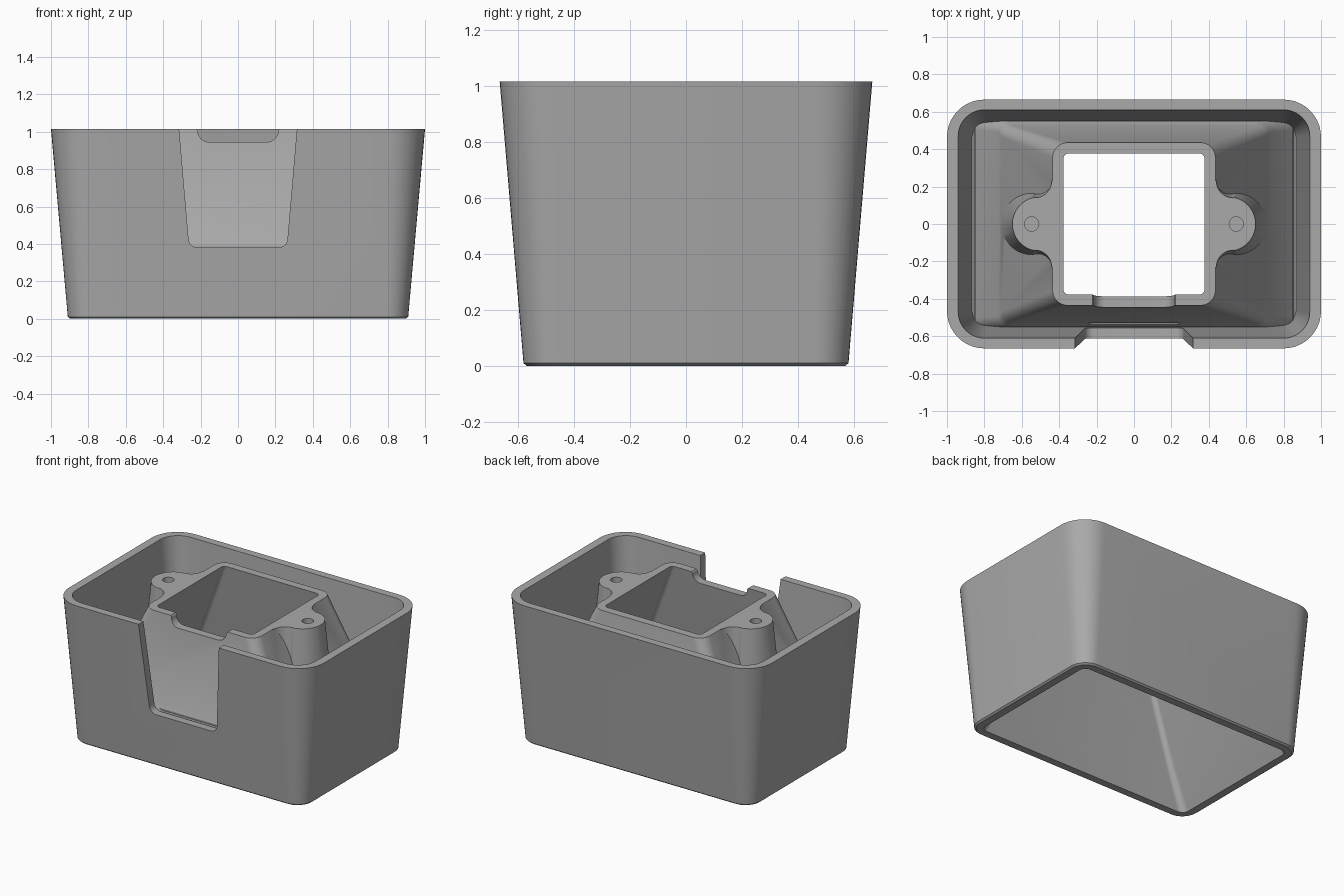
import bpy, bmesh
from math import cos, sin, radians, pi

cube = bpy.data.objects.get("Cube")
if cube:
    bpy.data.objects.remove(cube, do_unlink=True)

TOP = 1.015
OVER = 1.1

grey = bpy.data.materials.new("plain grey")
grey.use_nodes = True
grey.diffuse_color = (0.4, 0.4, 0.4, 1)
grey.node_tree.nodes["Principled BSDF"].inputs["Base Color"].default_value = (0.4, 0.4, 0.4, 1)


def arc(cx, cy, r, start, end, steps=10):
    angles = [radians(start + (end - start) * i / steps) for i in range(steps + 1)]
    return [(cx + r * cos(a), cy + r * sin(a)) for a in angles]


def rounded(hx, hy, r):
    """Rounded rectangle outline, counter-clockwise."""
    pts = []
    for k, (sx, sy) in enumerate([(1, 1), (-1, 1), (-1, -1), (1, -1)]):
        pts += arc(sx * (hx - r), sy * (hy - r), r, 90 * k, 90 * k + 90)
    return pts


def loft(name, rings):
    """Closed solid through rings of equal point count."""
    bm = bmesh.new()
    loops = [[bm.verts.new(p) for p in ring] for ring in rings]
    n = len(loops[0])
    for a, b in zip(loops, loops[1:]):
        for i in range(n):
            j = (i + 1) % n
            bm.faces.new((a[i], a[j], b[j], b[i]))
    bm.faces.new(loops[0][::-1])
    bm.faces.new(loops[-1])
    bmesh.ops.recalc_face_normals(bm, faces=bm.faces)
    mesh = bpy.data.meshes.new(name)
    bm.to_mesh(mesh)
    bm.free()
    obj = bpy.data.objects.new(name, mesh)
    bpy.context.collection.objects.link(obj)
    mesh.materials.append(grey)
    return obj


def loft_rects(name, sections):
    return loft(name, [[(x, y, z) for x, y in rounded(hx, hy, r)]
                       for z, hx, hy, r in sections])


def boss(side):
    """Drafted screw ear with concave blends into the tower."""
    rings = []
    for z, d in [(0.3, 0.07), (TOP, 0), (OVER, 0)]:
        half = [(0.36, 0.23)] + arc(0.53, 0.23, 0.09 - d, 180, 270)
        half += arc(0.505, 0, 0.145 + d, 78, 0, 14)
        full = half + [(x, -y) for x, y in half[-2::-1]]
        rings.append([(side * x, y, z) for x, y in full])
    return loft("screw_ear", rings)


def notch(name, top_w, low_w, low_z, r, y0, y1):
    """Slot cutter, tapered and rounded at its lower corners."""
    half = [(low_w - r + r * sin(i * pi / 16), low_z + r - r * cos(i * pi / 16))
            for i in range(9)]
    half += [(top_w, TOP), (top_w, OVER)]
    outline = half + [(-x, z) for x, z in half[::-1]]
    return loft(name, [[(x, y, z) for x, z in outline] for y in (y0, y1)])


# Outer tub with a slightly eased bottom edge
body = loft_rects("hollow_tub", [(0, 0.898, 0.568, 0.11), (0.01, 0.91, 0.58, 0.12),
                                 (TOP, 1.0, 0.665, 0.2)])

steps = []
# Space between the outer wall and the central tower
steps.append(("DIFFERENCE", loft_rects("cavity", [
    (0.15, 0.865, 0.535, 0.07), (TOP, 0.94, 0.61, 0.14), (OVER, 0.94, 0.61, 0.14)])))
# Central tower
steps.append(("UNION", loft_rects("tower", [
    (0.05, 0.87, 0.56, 0.06), (0.2, 0.85, 0.56, 0.06), (0.36, 0.725, 0.55, 0.06),
    (0.4, 0.708, 0.525, 0.06), (TOP, 0.435, 0.435, 0.08), (OVER, 0.435, 0.435, 0.08)])))
# Screw ears
for side in (-1, 1):
    steps.append(("UNION", boss(side)))
# Funnel opening through the tower
steps.append(("DIFFERENCE", loft_rects("funnel", [
    (-0.05, 0.845, 0.515, 0.05), (0, 0.845, 0.515, 0.05), (0.27, 0.70, 0.47, 0.04),
    (TOP, 0.378, 0.378, 0.03), (OVER + 0.05, 0.378, 0.378, 0.03)])))
# Screw holes
for side in (-1, 1):
    steps.append(("DIFFERENCE", loft("screw_hole", [
        [(x, y, z) for x, y in arc(side * 0.547, 0, 0.038, 0, 345, 23)]
        for z in (0.78, OVER + 0.05)])))
# Front wall slot, tower lip notch, and the flat top cut
steps.append(("DIFFERENCE", notch("wall_slot", 0.315, 0.265, 0.38, 0.05, -0.8, -0.53)))
steps.append(("DIFFERENCE", notch("lip_notch", 0.222, 0.215, 0.945, 0.06, -0.5, -0.3)))
steps.append(("DIFFERENCE", loft_rects("top_cut", [
    (TOP, 1.3, 1.3, 0.1), (1.4, 1.3, 1.3, 0.1)])))

for operation, part in steps:
    part.hide_render = True
    mod = body.modifiers.new(part.name, "BOOLEAN")
    mod.operation = operation
    mod.solver = "EXACT"
    mod.object = part

# Bake the booleans and drop the helpers
graph = bpy.context.evaluated_depsgraph_get()
graph.update()
baked = bpy.data.meshes.new_from_object(body.evaluated_get(graph))
body.modifiers.clear()
body.data = baked
for _, part in steps:
    bpy.data.objects.remove(part, do_unlink=True)
baked.materials.clear()
baked.materials.append(grey)
for face in baked.polygons:
    face.material_index = 0

bpy.ops.object.select_all(action="DESELECT")
body.select_set(True)
bpy.context.view_layer.objects.active = body
bpy.ops.object.shade_smooth_by_angle(angle=radians(25))
